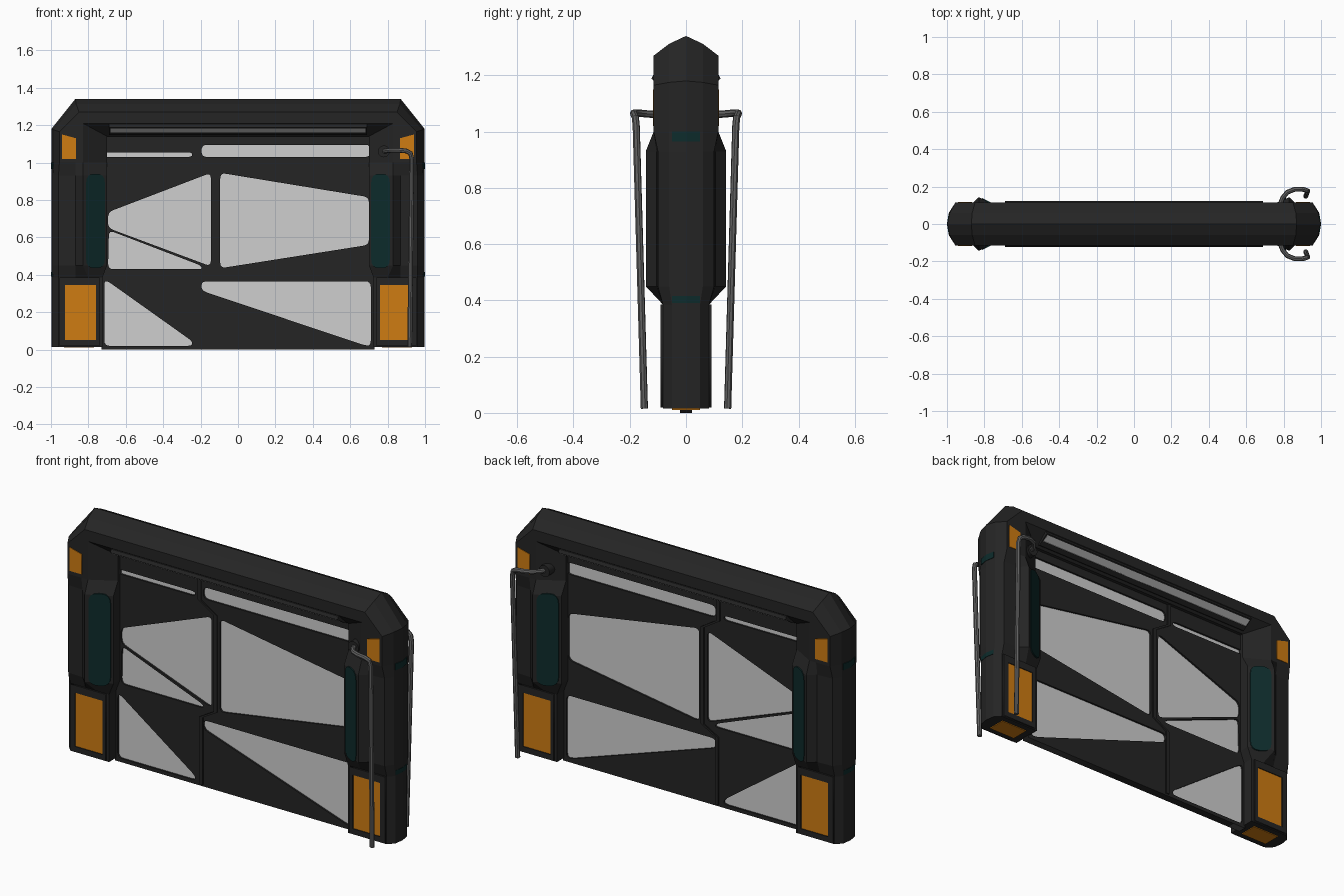
import bpy, bmesh, math
from mathutils import Matrix, Vector

if "Cube" in bpy.data.objects:
    bpy.data.objects.remove(bpy.data.objects["Cube"], do_unlink=True)


def material(name, r, g, b):
    m = bpy.data.materials.new(name)
    m.use_nodes = True
    m.diffuse_color = (r, g, b, 1)
    m.node_tree.nodes["Principled BSDF"].inputs["Base Color"].default_value = (r, g, b, 1)
    return m


DARK = material("charcoal", 0.018, 0.018, 0.018)
PANE = material("pale grey", 0.62, 0.62, 0.62)
ORANGE = material("orange", 0.62, 0.2, 0.006)
TEAL = material("dark teal", 0.004, 0.024, 0.024)
STEEL = material("steel grey", 0.12, 0.12, 0.12)


def add(name, mesh, mat, mirror=""):
    ob = bpy.data.objects.new(name, mesh)
    bpy.context.collection.objects.link(ob)
    mesh.materials.clear()
    mesh.materials.append(mat)
    if mirror:
        mod = ob.modifiers.new("mirror", "MIRROR")
        mod.use_axis = ("x" in mirror, "y" in mirror, False)
        mod.use_mirror_merge = False
    return ob


def rounded(points, r):
    """Outline with every corner rounded by up to r."""
    if r <= 0:
        return points
    out, pts = [], [Vector(p) for p in points]
    for i, p in enumerate(pts):
        a, b = pts[i - 1] - p, pts[(i + 1) % len(pts)] - p
        s = p + a.normalized() * min(r, a.length * 0.45)
        e = p + b.normalized() * min(r, b.length * 0.45)
        for k in range(5):
            t = k / 4
            out.append(s * (1 - t) ** 2 + p * 2 * t * (1 - t) + e * t * t)
    return out


def slab(name, loops, y, half, mat, mirror="", r=0.0, lean=None):
    """Flat slab in the xz plane; loops after the first cut holes."""
    cu = bpy.data.curves.new(name, "CURVE")
    cu.dimensions, cu.fill_mode, cu.extrude = "2D", "BOTH", half
    for n, loop in enumerate(loops):
        pts = rounded(loop, r if n or len(loops) == 1 else 0)
        sp = cu.splines.new("POLY")
        sp.points.add(len(pts) - 1)
        sp.use_cyclic_u = True
        for sp_pt, p in zip(sp.points, pts):
            sp_pt.co = (p[0], p[1], 0, 1)
    tmp = bpy.data.objects.new(name, cu)
    bpy.context.collection.objects.link(tmp)
    dg = bpy.context.evaluated_depsgraph_get()
    mesh = bpy.data.meshes.new_from_object(tmp.evaluated_get(dg))
    bpy.data.objects.remove(tmp)
    mesh.transform(Matrix.Translation((0, y, 0)) @ Matrix.Rotation(math.pi / 2, 4, "X"))
    if lean:
        for v in mesh.vertices:
            v.co.y += lean(v.co.x, v.co.z)
    return add(name, mesh, mat, mirror)


def prism(name, profile, axis, lo, hi, mat, mirror=""):
    """Profile extruded along x (profile is y, z) or z (profile is x, y)."""
    bm = bmesh.new()
    place = (lambda p, t: (t, *p)) if axis == "x" else (lambda p, t: (*p, t))
    f = bm.faces.new([bm.verts.new(place(p, lo)) for p in profile])
    ext = bmesh.ops.extrude_face_region(bm, geom=[f])["geom"]
    move = Vector(place((0, 0), hi - lo))
    bmesh.ops.translate(bm, vec=move, verts=[g for g in ext if isinstance(g, bmesh.types.BMVert)])
    bmesh.ops.recalc_face_normals(bm, faces=bm.faces)
    mesh = bpy.data.meshes.new(name)
    bm.to_mesh(mesh)
    bm.free()
    return add(name, mesh, mat, mirror)


def rect(x0, x1, z0, z1):
    return [(x0, z0), (x1, z0), (x1, z1), (x0, z1)]


# Arched frame: cross-sections run up one post and along the lintel
low = [(.998, 0), (.99, .05), (.96, .082), (.87, .082), (.80, .082), (.725, .082), (.725, 0)]
mid = [(.998, 0), (.99, .06), (.96, .10), (.87, .105), (.83, .143), (.70, .08), (.70, 0)]
top = [(.998, 0), (.985, .06), (.955, .115), (.87, .115), (.83, .115), (.70, .04), (.70, 0)]


def level(shape, z):
    return [(x, y, z) for x, y in shape]


shoulder = [(x, y, z) for (x, y), z in zip(top, (1.18, 1.175, 1.165, 1.16, 1.155, 1.10, 1.10))]
corner = [(.87, 0, 1.34), (.865, .06, 1.312), (.85, .115, 1.27), (.84, .115, 1.24),
          (.83, .115, 1.21), (.70, .04, 1.14), (.70, 0, 1.14)]
centre = [(0, y, z) for x, y, z in corner]
sections = [level(low, .015), level(low, .385), level(mid, .45), level(mid, .93),
            level(top, 1.0), shoulder, corner, centre]
bm = bmesh.new()
for sx in (1, -1):
    for sy in (1, -1):
        rings = [[bm.verts.new((x * sx, y * sy, z)) for x, y, z in s] for s in sections]
        bm.faces.new(rings[0])
        for a, b in zip(rings, rings[1:]):
            for i in range(len(a) - 1):
                bm.faces.new((a[i], a[i + 1], b[i + 1], b[i]))
bmesh.ops.remove_doubles(bm, verts=bm.verts, dist=0.0005)
bmesh.ops.recalc_face_normals(bm, faces=bm.faces)
frame_mesh = bpy.data.meshes.new("frame")
bm.to_mesh(frame_mesh)
bm.free()
add("frame", frame_mesh, DARK)

# Centre panel with window openings
openings = [
    rect(-.715, -.245, 1.03, 1.055),
    [(-.195, 1.03), (.71, 1.03), (.71, 1.095), (-.195, 1.095)],
    [(-.095, .435), (.70, .56), (.70, .815), (-.095, .945)],
    [(-.695, .65), (-.145, .445), (-.145, .945), (-.695, .735)],
    [(-.695, .43), (-.19, .43), (-.2, .45), (-.69, .638)],
    [(-.715, .02), (-.245, .02), (-.245, .045), (-.695, .365), (-.715, .365)],
    [(-.195, .315), (.67, .025), (.71, .02), (.71, .365), (-.195, .365)],
]
slab("panel", [rect(-.73, .73, 0, 1.15)] + openings, 0, .022, DARK, r=.03)
slab("window_panes", [rect(-.722, .722, .012, 1.12)], 0, .012, PANE)

# Raised seam rail between the two panel halves
seam = [(-.225, 1.14), (-.225, 1.02), (-.128, .96), (-.128, .43), (-.215, .38), (-.215, .01)]
slab("seam_rail", [seam + [(x + .02, z) for x, z in reversed(seam)]], 0, .029, DARK)

# Lower post frames with orange panels, on both faces
slab("lower_trim", [rect(.74, .955, .02, .385), rect(.76, .925, .05, .345)],
     .085, .006, DARK, "xy")
slab("lower_orange_panel", [rect(.758, .927, .048, .347)], .083, .003, ORANGE, "xy")
slab("upper_orange_panel", [[(.866, 1.02), (.94, 1.02), (.94, 1.15), (.866, 1.13)]],
     .115, .003, ORANGE, "xy")
prism("base_orange_panel", [(.77, -.05), (.93, -.05), (.93, .05), (.77, .05)],
      "z", .011, .016, ORANGE, "x")

# Teal sensor panels on the inward-leaning pod faces
slab("sensor_panel", [rect(.712, .812, .435, .94)], .08, .004, TEAL, "xy", r=.048,
     lean=lambda x, z: (x - .70) * .063 / .13)

# Teal marks on the outer ends
for n, (z0, z1) in enumerate(((.39, .415), (.965, 1.0))):
    prism("side_mark_%d" % n, [(.97, -.05), (.992, -.05), (1, 0), (.992, .05), (.97, .05)],
          "z", z0, z1, TEAL, "x")

# Light housing below the lintel and its slanted strip
prism("light_housing", [(.09, 1.215), (.115, 1.205), (.123, 1.188), (.06, 1.147), (.03, 1.16)],
      "x", -.69, .69, DARK, "y")
slab("light_strip", [rect(-.683, .683, 1.162, 1.183)], .123, .003, PANE, "y",
     lean=lambda x, z: (z - 1.188) * 1.54)

# Bent hanging rods with hubs
path = [(.78, .10, 1.06), (.795, .14, 1.063), (.82, .17, 1.066), (.86, .186, 1.066),
        (.90, .186, 1.062), (.922, .18, 1.05), (.929, .177, 1.02), (.918, .148, .015)]
cu = bpy.data.curves.new("hanging_rod", "CURVE")
cu.dimensions, cu.bevel_depth, cu.bevel_resolution, cu.use_fill_caps = "3D", .013, 2, True
sp = cu.splines.new("POLY")
sp.points.add(len(path) - 1)
for pt, p in zip(sp.points, path):
    pt.co = (*p, 1)
tmp = bpy.data.objects.new("rod_path", cu)
bpy.context.collection.objects.link(tmp)
rod_mesh = bpy.data.meshes.new_from_object(
    tmp.evaluated_get(bpy.context.evaluated_depsgraph_get()))
bpy.data.objects.remove(tmp)
rod = add("hanging_rod", rod_mesh, STEEL, "y")
bpy.context.view_layer.objects.active = rod
rod.select_set(True)
bpy.ops.object.shade_smooth_by_angle()

hub = [(.78 + .032 * math.cos(k * math.pi / 6), 1.06 + .032 * math.sin(k * math.pi / 6))
       for k in range(12)]
slab("rod_hub", [hub], .09, .025, DARK, "y")
